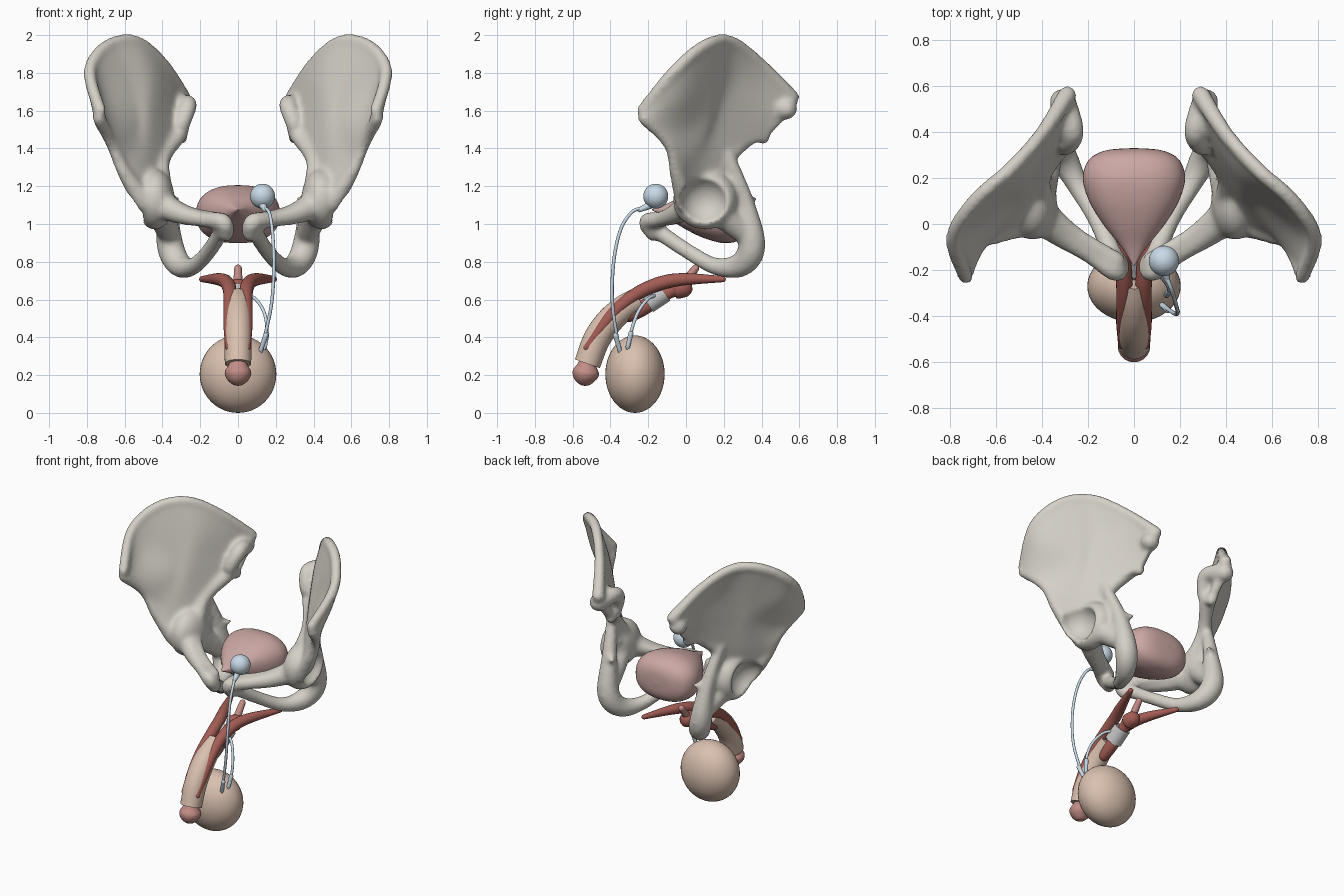
import bpy, bmesh, math
from mathutils import Vector, Matrix

if "Cube" in bpy.data.objects:
    bpy.data.objects.remove(bpy.data.objects["Cube"])


def material(name, rgb):
    m = bpy.data.materials.new(name)
    m.diffuse_color = (*rgb, 1)
    m.use_nodes = True
    m.node_tree.nodes["Principled BSDF"].inputs["Base Color"].default_value = m.diffuse_color
    return m


BONE = material("bone", (0.66, 0.63, 0.57))
PINK = material("bladder_pink", (0.60, 0.39, 0.37))
RED = material("erectile_red", (0.37, 0.11, 0.09))
ROSE = material("glans_rose", (0.55, 0.27, 0.24))
SKIN = material("skin", (0.70, 0.53, 0.43))
BLUE = material("silicone_blue", (0.58, 0.70, 0.80))
GREY = material("cuff_grey", (0.70, 0.71, 0.72))


def catmull(pts, n):
    """Smooth curve through points of any dimension."""
    p = [pts[0]] + list(pts) + [pts[-1]]
    out = []
    for i in range(1, len(p) - 2):
        for k in range(n):
            t = k / n
            out.append(tuple(0.5 * (2 * b + (c - a) * t + (2 * a - 5 * b + 4 * c - d) * t * t
                                    + (3 * b - a - 3 * c + d) * t ** 3)
                             for a, b, c, d in zip(p[i - 1], p[i], p[i + 1], p[i + 2])))
    return out + [tuple(pts[-1])]


def finish(bm, name, mat):
    bmesh.ops.recalc_face_normals(bm, faces=bm.faces)
    me = bpy.data.meshes.new(name)
    bm.to_mesh(me)
    bm.free()
    ob = bpy.data.objects.new(name, me)
    bpy.context.collection.objects.link(ob)
    me.materials.append(mat)
    bpy.ops.object.select_all(action='DESELECT')
    ob.select_set(True)
    bpy.context.view_layer.objects.active = ob
    bpy.ops.object.shade_smooth_by_angle(angle=math.radians(50))
    return ob


def sweep(name, pts, mat, n=6, sides=20, round_ends=True):
    """Tube through (x, y, z, radius) points, ends domed or flat."""
    path = catmull(pts, n)
    cen = [Vector(p[:3]) for p in path]
    rad = [max(p[3], 0.001) for p in path]
    tan = [(cen[min(i + 1, len(cen) - 1)] - cen[max(i - 1, 0)]).normalized() for i in range(len(cen))]
    rings = list(zip(cen, rad, tan))
    if round_ends:
        dome = [(math.sin(a), math.cos(a)) for a in (0.45, 0.9, 1.3)]
        head = [(cen[0] - tan[0] * rad[0] * s, rad[0] * c, tan[0]) for s, c in reversed(dome)]
        tail = [(cen[-1] + tan[-1] * rad[-1] * s, rad[-1] * c, tan[-1]) for s, c in dome]
        rings = head + rings + tail
    bm = bmesh.new()
    u = rings[0][2].orthogonal().normalized()
    prev = None
    for c, r, t in rings:
        u = (u - t * u.dot(t)).normalized()
        v = t.cross(u)
        ring = [bm.verts.new(c + r * (u * math.cos(a) + v * math.sin(a)))
                for a in (2 * math.pi * k / sides for k in range(sides))]
        if prev:
            for k in range(sides):
                j = (k + 1) % sides
                bm.faces.new((prev[k], prev[j], ring[j], ring[k]))
        else:
            bm.faces.new(ring[::-1])
        prev = ring
    bm.faces.new(prev)
    return finish(bm, name, mat)


def ball(name, loc, scale, mat):
    bm = bmesh.new()
    bmesh.ops.create_uvsphere(bm, u_segments=40, v_segments=24, radius=1,
                              matrix=Matrix.Translation(loc) @ Matrix.Diagonal((*scale, 1)))
    return finish(bm, name, mat)


# Iliac blade: rows run front to back, from the crest down to the neck
crest = [(.73, -.23, 1.60), (.785, -.06, 1.81), (.69, .10, 1.945), (.54, .235, 1.965), (.40, .39, 1.85),
         (.29, .56, 1.67)]
upper = [(.735, -.21, 1.54), (.725, -.03, 1.68), (.61, .11, 1.76), (.48, .22, 1.78), (.38, .36, 1.70),
         (.29, .53, 1.59)]
middle = [(.69, -.12, 1.45), (.56, .09, 1.56), (.47, .17, 1.56), (.30, .42, 1.46)]
neck = [(.62, -.04, 1.34), (.51, .07, 1.34), (.40, .23, 1.37)]
base = [(.77 * x + .07, y, 1.18) for x, y, z in neck]
rows = []
for r in (crest, upper, middle, neck, base):
    rows.append(catmull(r, 30 // (len(r) - 1)))
bm = bmesh.new()
grid = [[bm.verts.new(p) for p in catmull(c, 6)] for c in zip(*rows)]
for a, b in zip(grid, grid[1:]):
    for i in range(len(a) - 1):
        bm.faces.new((a[i], b[i], b[i + 1], a[i + 1]))
blade = finish(bm, "hip_bones", BONE)
solid = blade.modifiers.new("thickness", 'SOLIDIFY')
solid.thickness, solid.offset = 0.056, 0
bpy.ops.object.modifier_apply(modifier=solid.name)

# Thick ridges and rami of the hip bone
bone_parts = [
    sweep("crest", [(*p, .034 if i < 5 else .042) for i, p in enumerate(crest)], BONE),
    sweep("front_border", [(.735, -.22, 1.56, .036), (.67, -.09, 1.42, .03), (.60, -.05, 1.27, .038),
                           (.50, 0, 1.12, .06)], BONE),
    sweep("sacral_surface", [(.31, .53, 1.61, .06), (.265, .40, 1.63, .05), (.30, .34, 1.52, .045),
                             (.30, .41, 1.455, .035)], BONE),
    sweep("pelvic_brim", [(.315, .34, 1.47, .045), (.405, .20, 1.33, .045), (.39, .06, 1.12, .06)], BONE),
    sweep("ischium", [(.42, .22, 1.37, .035), (.38, .31, 1.12, .05), (.36, .35, .89, .072),
                      (.31, .29, .785, .066), (.24, .16, .775, .047), (.155, .01, .855, .042),
                      (.07, -.19, .99, .045)], BONE),
    sweep("ischial_body", [(.43, .12, 1.12, .09), (.37, .30, .96, .062)], BONE),
    sweep("spine", [(.37, .31, 1.13, .04), (.32, .365, 1.13, .016)], BONE),
    sweep("upper_pubic_ramus", [(.42, .04, 1.11, .08), (.31, -.05, 1.055, .056), (.19, -.13, 1.025, .043),
                                (.08, -.205, 1.01, .047), (.065, -.17, .95, .045)], BONE),
    sweep("ramus_back", [(.40, .06, 1.11, .06), (.25, -.045, 1.06, .033), (.075, -.16, 1.02, .04)], BONE),
    ball("socket_block", (.44, .10, 1.13), (.105, .17, .16), BONE)]
cutter = ball("socket_cutter", (.565, .10, 1.12), (.125, .13, .13), BONE)
cutter.hide_render = True

# Fuse the bone, hollow the socket, then mirror
bpy.ops.object.select_all(action='DESELECT')
for ob in bone_parts + [blade]:
    ob.select_set(True)
bpy.context.view_layer.objects.active = blade
bpy.ops.object.join()
for step in range(2):
    rm = blade.modifiers.new("fuse", 'REMESH')
    rm.mode, rm.voxel_size, rm.use_smooth_shade = 'VOXEL', 0.012, True
    bpy.ops.object.modifier_apply(modifier=rm.name)
    if step == 0:
        cut = blade.modifiers.new("socket", 'BOOLEAN')
        cut.operation, cut.object = 'DIFFERENCE', cutter
        bpy.ops.object.modifier_apply(modifier=cut.name)
sm = blade.modifiers.new("soften", 'SMOOTH')
sm.factor, sm.iterations = 0.5, 12
mi = blade.modifiers.new("both_sides", 'MIRROR')
mi.use_mirror_merge = False
for m in (sm, mi):
    bpy.ops.object.modifier_apply(modifier=m.name)
for f in blade.data.polygons:
    f.use_smooth = True
bpy.data.objects.remove(cutter)

# Bladder: squarish pear with its point to the front
bladder = sweep("bladder", [(0, -.18, 0, .004), (0, -.10, 0, .055), (0, 0, 0, .135), (0, .10, 0, .195),
                            (0, .20, 0, .222), (0, .28, 0, .195), (0, .32, 0, .12), (0, .33, 0, .002)],
                PINK, sides=40, round_ends=False)
for v in bladder.data.vertices:
    a = math.atan2(v.co.z, v.co.x)
    k = (abs(math.cos(a)) ** 2.4 + abs(math.sin(a)) ** 2.4) ** (-1 / 2.4)
    v.co.x *= k
    v.co.z = v.co.z * k * 0.69 + 1.075 - 0.06 * (v.co.y + 0.18)

# Urethra, bulb and spongy body
sweep("urethra", [(0, .05, .765, .02), (0, 0, .70, .024), (0, -.03, .66, .024)], ROSE)
sweep("bulb", [(0, -.015, .66, .05), (0, -.05, .655, .052), (0, -.09, .64, .036), (0, -.23, .555, .042),
               (0, -.30, .52, .04)], RED)

# Crura and cavernous bodies
for side, s in (("right", 1), ("left", -1)):
    sweep("cavernous_body_" + side,
          [(s * .19, .195, .708, .016), (s * .105, 0, .708, .032), (s * .06, -.12, .69, .037),
           (s * .043, -.24, .642, .036), (s * .043, -.35, .563, .034), (s * .045, -.437, .465, .032),
           (s * .05, -.525, .345, .018)], RED)

# Shaft, glans and scrotum
sweep("shaft", [(0, -.25, .605, .062), (0, -.33, .555, .068), (0, -.41, .48, .072), (0, -.475, .385, .072),
                (0, -.522, .26, .07)], SKIN, sides=32, round_ends=False)
sweep("glans", [(0, -.52, .29, .035), (0, -.525, .25, .052), (0, -.53, .215, .07), (0, -.533, .18, .06),
                (0, -.533, .15, .028), (0, -.533, .143, .002)], ROSE, sides=32, round_ends=False)
ball("scrotum", (0, -.27, .205), (.203, .157, .205), SKIN)

# Sphincter cuff
sweep("cuff", [(0, -.115, .64, .056), (0, -.205, .58, .056)], GREY, sides=32, round_ends=False)

# Pressure balloon with neck
ball("balloon", (.13, -.16, 1.147), (.066, .066, .066), BLUE)
sweep("balloon_neck", [(.13, -.19, 1.10, .02), (.145, -.245, 1.075, .013)], BLUE)

# Tubing with connectors into the scrotum
sweep("balloon_tube", [(.14, -.23, 1.085, .009), (.165, -.29, 1.06, .009), (.182, -.35, .96, .009),
                       (.19, -.385, .78, .009), (.175, -.388, .56, .009), (.12, -.35, .32, .009)],
      BLUE, sides=12)
sweep("balloon_tube_end", [(.147, -.373, .41, .014), (.12, -.35, .33, .012)], BLUE, sides=12)
sweep("cuff_tube", [(.045, -.165, .62, .01), (.09, -.20, .605, .009), (.135, -.25, .54, .009),
                    (.153, -.285, .45, .009), (.14, -.31, .34, .009)], BLUE, sides=12)
sweep("cuff_tube_end", [(.152, -.292, .42, .014), (.142, -.308, .35, .012)], BLUE, sides=12)
